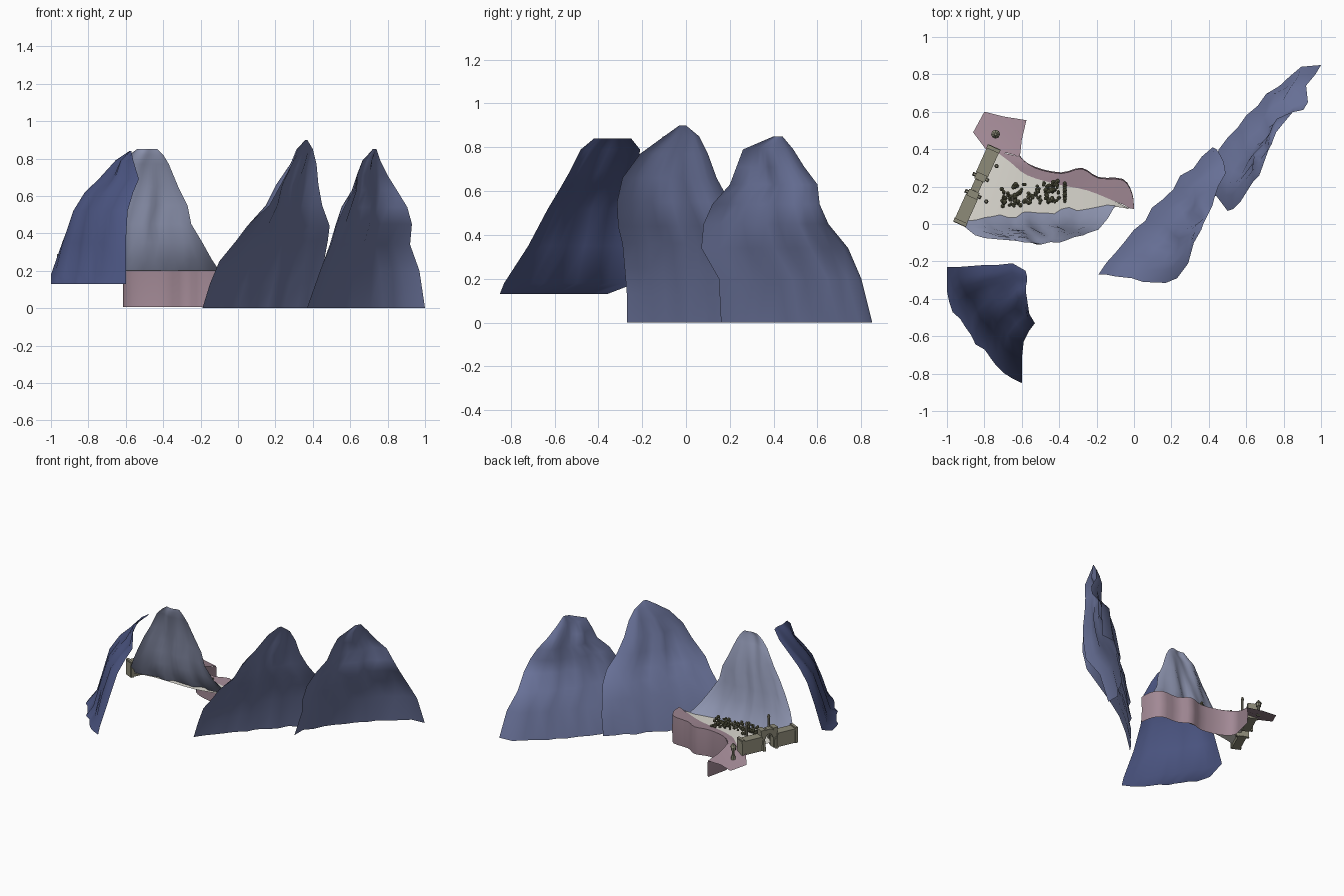
import bpy, bmesh, math, random
from mathutils import Vector, Matrix

if "Cube" in bpy.data.objects:
    bpy.data.objects.remove(bpy.data.objects["Cube"])

random.seed(4)


def material(name, rgb):
    m = bpy.data.materials.new(name)
    m.diffuse_color = (*rgb, 1)
    m.use_nodes = True
    m.node_tree.nodes["Principled BSDF"].inputs["Base Color"].default_value = m.diffuse_color
    return m


ROCK = material("blue_rock", (0.16, 0.19, 0.36))
DARK = material("dark_rock", (0.07, 0.09, 0.22))
PALE = material("pale_rock", (0.28, 0.31, 0.45))
CLIFF = material("purple_cliff", (0.36, 0.25, 0.30))
SAND = material("pale_sand", (0.72, 0.70, 0.64))
STONE = material("olive_stone", (0.27, 0.26, 0.19))
LEAF = material("olive_leaf", (0.14, 0.14, 0.08))


def finish(name, bm, mat, smooth=None):
    me = bpy.data.meshes.new(name)
    bm.to_mesh(me)
    bm.free()
    ob = bpy.data.objects.new(name, me)
    bpy.context.collection.objects.link(ob)
    me.materials.append(mat)
    if smooth:
        bpy.context.view_layer.objects.active = ob
        ob.select_set(True)
        bpy.ops.object.shade_smooth_by_angle(angle=math.radians(smooth))
        ob.select_set(False)
    return ob


def loft(name, rows, mat, smooth=60):
    """Open surface through rows of equal point count."""
    bm = bmesh.new()
    vs = [[bm.verts.new(p) for p in r] for r in rows]
    for a, b in zip(vs, vs[1:]):
        for i in range(len(a) - 1):
            bm.faces.new((a[i], a[i + 1], b[i + 1], b[i]))
    return finish(name, bm, mat, smooth)


def spline(pts, n=3):
    pts = [Vector(p) for p in pts]
    q = [pts[0]] + pts + [pts[-1]]
    out = []
    for i in range(1, len(q) - 2):
        p0, p1, p2, p3 = q[i - 1:i + 3]
        for k in range(n):
            t = k / n
            out.append(0.5 * (2 * p1 + (p2 - p0) * t + (2 * p0 - 5 * p1 + 4 * p2 - p3) * t * t
                              + (3 * p1 - p0 - 3 * p2 + p3) * t ** 3))
    return out + [pts[-1]]


def mountain(name, levels, mat, fold, phase, cols=12):
    """Levels: z, left x y, right x y, bulge sideways. Folds are fixed in width, so they run downhill."""
    rows = []
    for j, (z, x0, y0, x1, y1, bulge) in enumerate(levels):
        a, b = Vector((x0, y0, z)), Vector((x1, y1, z))
        d = b - a
        n = Vector((-d.y, d.x, 0)).normalized()
        row = []
        for i in range(cols + 1):
            u = i / cols
            env = max(0, math.sin(math.pi * u)) ** .4
            s = (u - .5) * d.length
            wave = math.sin(s * 32 + phase + j * .3) + .6 * math.sin(s * 55 + phase * 2 - j * .9)
            row.append(a + d * u + n * env * (bulge + fold * min(1, d.length / .3) * wave))
        rows.append(row)
    return loft(name, rows, mat, 80)


# Mountains: leaning open sheets
mountain("middle_mountain", [
    (0, -.19, -.27, .42, .41, .015), (.13, -.15, -.27, .44, .40, .015), (.25, -.10, -.28, .46, .37, .02),
    (.36, -.01, -.29, .48, .33, .045), (.44, .05, -.31, .49, .27, .06), (.55, .17, -.315, .45, .20, .075),
    (.66, .23, -.29, .43, .14, .075), (.77, .29, -.21, .42, .10, .05), (.85, .32, -.10, .40, .06, .02),
    (.90, .36, -.03, .37, 0, 0)], ROCK, .011, .5)
mountain("right_mountain", [
    (0, .37, .16, 1, .85, .11), (.2, .44, .15, .97, .80, .105), (.34, .50, .07, .92, .74, .10),
    (.45, .53, .08, .93, .65, .09), (.54, .57, .12, .905, .61, .085), (.63, .62, .20, .85, .60, .06),
    (.71, .64, .23, .80, .54, .045), (.79, .67, .26, .76, .49, .02), (.85, .72, .40, .74, .44, 0)], ROCK, .011, 2.1)
mountain("dark_mountain", [
    (.13, -.6, -.85, -1, -.36, .05), (.18, -.6, -.83, -1, -.23, .04), (.35, -.6, -.72, -.94, -.23, .05),
    (.52, -.59, -.63, -.875, -.225, .06), (.62, -.56, -.57, -.81, -.22, .05), (.69, -.53, -.53, -.74, -.22, .04),
    (.79, -.56, -.48, -.65, -.21, .02), (.84, -.57, -.42, -.58, -.25, 0)], DARK, .008, 1.0)
mountain("pale_mountain", [
    (.2, -.92, .02, -.10, .10, .0), (.26, -.90, -.02, -.14, .03, .02), (.35, -.85, -.06, -.19, -.03, .04),
    (.45, -.80, -.075, -.25, -.05, .04), (.55, -.75, -.08, -.27, -.06, .035), (.65, -.69, -.085, -.32, -.07, .025),
    (.77, -.63, -.09, -.37, -.09, .01), (.82, -.58, -.1, -.40, -.1, 0), (.85, -.54, -.1, -.43, -.1, 0)],
    PALE, .012, 3.0, 20)

# Plateau: sand floor, purple verge and cliff
inner = [(-.92, 0, .20), (-.75, .03, .2), (-.6, .03, .2), (-.4, .03, .2), (-.25, .06, .2), (-.1, .09, .2), (-.03, .08, .2)]
mid = [(-.74, .39, .19), (-.66, .33, .20), (-.57, .26, .205), (-.4, .21, .205), (-.25, .18, .205), (-.1, .12, .205), (-.03, .085, .205)]
rim = [(-.61, .36, .20), (-.53, .30, .21), (-.39, .27, .21), (-.28, .295, .215), (-.19, .245, .21), (-.06, .235, .215), (-.01, .16, .215), (0, .08, .21)]
lane_edge = [(-.575, .555, .13), (-.6, .45, .16)]
loft("sand_floor", [spline(inner), spline(mid)], SAND)
rim_mid = mid[:6] + [(-.05, .1, .205), mid[6]]
loft("purple_verge", [spline(rim_mid), spline(rim)], CLIFF)
loft("lane", [lane_edge + rim[:1], [(-.70, .575, .14), (-.73, .48, .165), (-.68, .38, .2)],
              [(-.8, .6, .13), (-.86, .49, .15), (-.77, .37, .19)]], CLIFF)
edge = spline(lane_edge + rim)
loft("cliff", [edge, [p + Vector((0, .006, -p.z * .5)) for p in edge],
               [Vector((p.x, p.y, .005)) for p in edge]], CLIFF)

# Gate wall in its own frame: s along the wall, t across it
ALONG = math.atan2(.42, .19)
FRAME = Matrix.Translation((-.84, .205, 0)) @ Matrix.Rotation(ALONG, 4, 'Z')


def box(bm, s, t, z0, z1, ls, lt, taper=1):
    r = bmesh.ops.create_cube(bm, size=1)
    for v in r['verts']:
        k = taper if v.co.z > 0 else 1
        v.co = FRAME @ Vector((s + v.co.x * ls * k, t + v.co.y * lt * k, z0 + (v.co.z + .5) * (z1 - z0)))


def post(bm, p, r, z0, z1, top=1):
    bmesh.ops.create_cone(bm, cap_ends=True, segments=8, radius1=r, radius2=r * top, depth=z1 - z0,
                          matrix=Matrix.Translation((p[0], p[1], (z0 + z1) / 2)))


bm = bmesh.new()
for sign in (-1, 1):
    box(bm, sign * .145, 0, .17, .265, .165, .06)
    box(bm, sign * .145, 0, .265, .28, .165, .07)
    box(bm, sign * .215, 0, .17, .29, .02, .075)
finish("side_walls", bm, STONE)

bm = bmesh.new()
for sign in (-1, 1):
    box(bm, sign * .05, 0, .17, .31, .03, .05)
    box(bm, sign * .05, 0, .31, .325, .038, .06)
    for k in (-1, 1):
        box(bm, sign * .05, k * .035, .17, .25, .02, .025, .6)
# arch stones
for i in range(7):
    a = math.pi * (i + .5) / 7
    box(bm, .04 * math.cos(a), 0, .245 + .04 * math.sin(a), .28 + .04 * math.sin(a), .026, .045)
finish("gate_arch", bm, STONE)

bm = bmesh.new()
for p in ((-.79, .12), (-.735, .31)):
    post(bm, p, .009, .19, .36)
    post(bm, p, .012, .36, .38, .5)
finish("gate_poles", bm, STONE)

# Lantern on the lane
bm = bmesh.new()
for r, z0, z1, top in ((.018, .16, .19, .7), (.01, .19, .23, 1), (.018, .23, .255, 1), (.024, .255, .28, .3)):
    post(bm, (-.74, .48), r, z0, z1, top)
finish("lane_lantern", bm, STONE)

# Bushes in loose clusters, plus a short row
bm = bmesh.new()
spots = [(random.uniform(-.71, -.4), random.uniform(-.06, .055)) for i in range(110)]
spots += [(-.37, -.06 + .012 * i) for i in range(9)]
for x, dy in spots:
    bmesh.ops.create_icosphere(bm, subdivisions=1, radius=random.uniform(.008, .014),
                               matrix=Matrix.Translation((x, .165 + .09 * (x + .55) + dy, random.uniform(.21, .26))))
finish("bushes", bm, LEAF)
